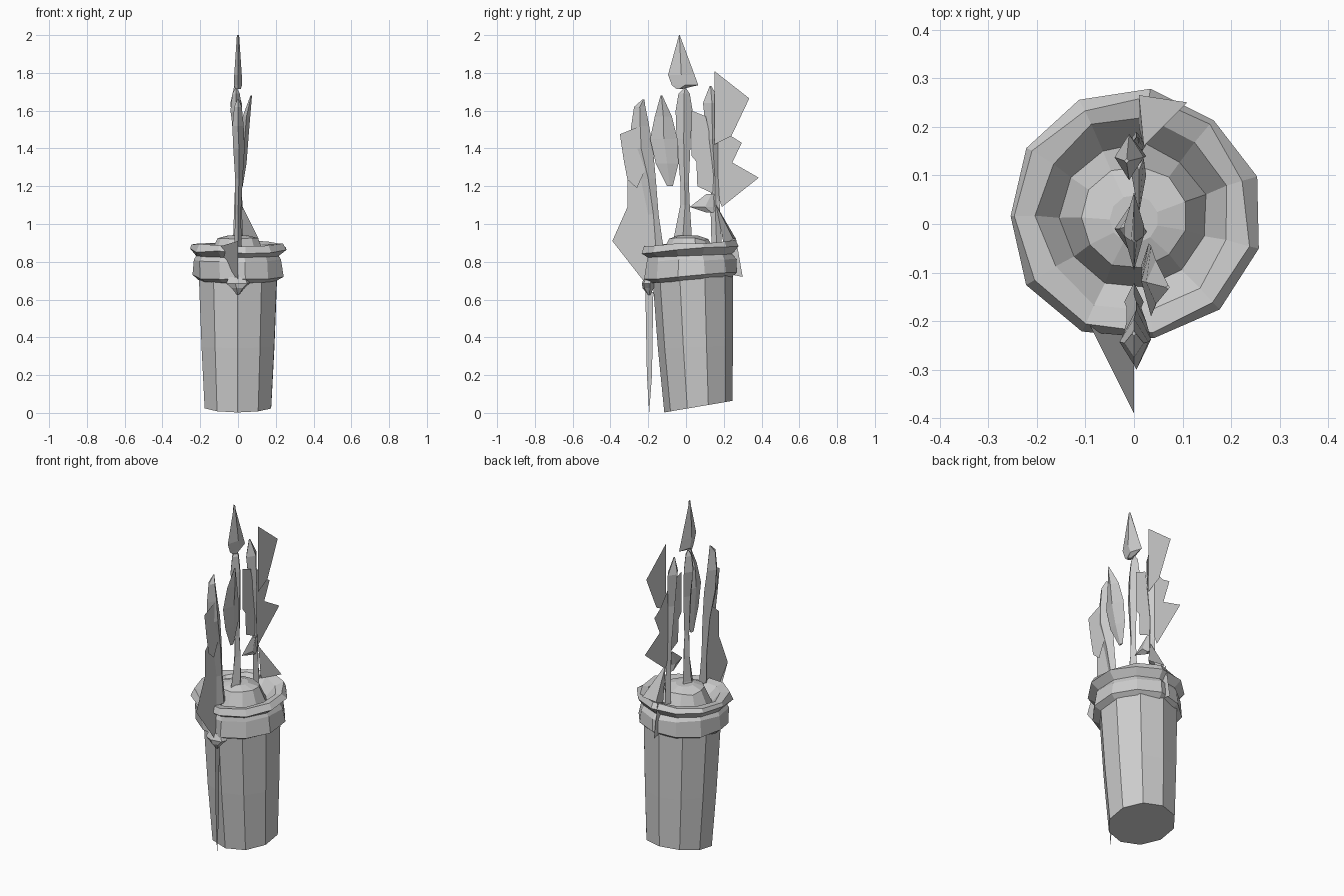
import bpy, math, random

random.seed(4)


def make(name, verts, faces):
    mesh = bpy.data.meshes.new(name)
    mesh.from_pydata(verts, [], faces)
    mesh.update()
    ob = bpy.data.objects.new(name, mesh)
    bpy.context.collection.objects.link(ob)
    return ob


def loft(name, rings):
    """Skin closed rings of equal size and cap both ends."""
    n = len(rings[0])
    verts = [v for r in rings for v in r]
    faces = [tuple(reversed(range(n)))]
    for k in range(len(rings) - 1):
        for i in range(n):
            a, b = k * n + i, k * n + (i + 1) % n
            faces.append((a, b, b + n, a + n))
    faces.append(tuple(range((len(rings) - 1) * n, len(rings) * n)))
    return make(name, verts, faces)


def ring(n, rx, ry, cy, z, tilt=0.0, jitter=0.0, phase=0.3):
    """Faceted ellipse around the pot axis, rising towards +y by tilt."""
    pts = []
    for i in range(n):
        a = 2 * math.pi * i / n + phase
        k = 1 + random.uniform(-jitter, jitter)
        y = ry * k * math.sin(a)
        pts.append((rx * k * math.cos(a), cy + y,
                    z + tilt * y + random.uniform(-jitter, jitter) * 0.2))
    return pts


def stalk(name, rows):
    """Diamond-section blade; rows are (z, y left, y right, x, half thickness)."""
    return loft(name, [[(x, y0, z), (x + t, (y0 + y1) / 2, z),
                        (x, y1, z), (x - t, (y0 + y1) / 2, z)]
                       for z, y0, y1, x, t in rows])


def sheet(name, outline, x=0.0):
    """Flat leaf in the y-z plane."""
    return make(name, [(x, y, z) for y, z in outline], [tuple(range(len(outline)))])


# Tapered pot body with slanted foot
loft("pot_body", [
    ring(10, 0.185, 0.18, 0.065, 0.033, 0.17),
    ring(10, 0.202, 0.199, 0.05, 0.35, 0.03),
    ring(10, 0.218, 0.215, 0.035, 0.75),
])

# Rim band, lip, inner wall and soil mound
j = 0.035
loft("pot_rim_and_soil", [
    ring(11, 0.205, 0.21, 0.025, 0.70, 0.06),
    ring(11, 0.243, 0.245, 0.025, 0.725, 0.06, j),
    ring(11, 0.24, 0.24, 0.025, 0.81, 0.04, j),
    ring(11, 0.222, 0.225, 0.02, 0.832, 0.04),
    ring(11, 0.258, 0.255, 0.02, 0.865, 0.06, j),
    ring(11, 0.24, 0.24, 0.02, 0.897, 0.05, j),
    ring(11, 0.2, 0.2, 0.02, 0.888, 0.05, j),
    ring(11, 0.15, 0.15, 0.015, 0.83, 0, j),
    ring(11, 0.11, 0.105, 0.015, 0.92, 0, j),
    ring(11, 0.05, 0.05, 0.01, 0.94),
])

# Drip under the rim and the thin sliver hanging from it
loft("rim_drip", [
    ring(6, 0.006, 0.006, -0.195, 0.625),
    ring(6, 0.035, 0.03, -0.2, 0.66),
    ring(6, 0.065, 0.035, -0.2, 0.685),
    ring(6, 0.05, 0.03, -0.19, 0.72),
])
sheet("hanging_sliver", [(-0.195, 0.0), (-0.18, 0.2), (-0.173, 0.64),
                         (-0.215, 0.64), (-0.207, 0.2)])

# Central stalk and the loose bud above it
stalk("centre_stalk", [
    (0.90, -0.07, 0.03, -0.005, 0.035), (0.95, -0.06, 0.03, 0, 0.025),
    (1.10, -0.03, 0.02, 0, 0.02), (1.22, -0.03, 0.015, 0, 0.015),
    (1.45, -0.05, 0.025, 0, 0.02), (1.60, -0.055, 0.035, -0.01, 0.03),
    (1.69, -0.04, 0.02, -0.01, 0.02), (1.72, -0.01, 0.0, -0.01, 0.005),
])
stalk("top_bud", [
    (1.715, -0.05, -0.02, 0, 0.015), (1.735, -0.075, 0.065, 0, 0.021),
    (1.79, -0.095, 0.045, 0, 0.02), (2.0, -0.037, -0.033, 0, 0.006),
])

# Front stalk with its broad leaf
stalk("front_stalk", [
    (0.88, -0.2, -0.12, 0, 0.02), (1.05, -0.2, -0.145, 0, 0.015),
    (1.24, -0.24, -0.16, 0.005, 0.02), (1.40, -0.30, -0.175, 0.005, 0.03),
    (1.52, -0.29, -0.195, 0, 0.03), (1.62, -0.275, -0.215, 0, 0.02),
    (1.66, -0.23, -0.22, 0, 0.004),
])
sheet("front_lower_leaf", [(-0.21, 0.68), (-0.39, 0.91), (-0.31, 1.09), (-0.31, 1.24),
                           (-0.24, 1.30), (-0.17, 1.20), (-0.15, 1.0), (-0.14, 0.90)])
sheet("front_upper_leaf", [(-0.26, 1.19), (-0.31, 1.235), (-0.33, 1.34),
                           (-0.35, 1.475), (-0.24, 1.52), (-0.21, 1.3)], 0.025)
make("front_leaf_fold", [(0, -0.39, 0.91), (-0.1, -0.19, 0.88), (0, -0.2, 0.68)],
     [(0, 1, 2)])

# Leaves filling the space on both sides of the central stalk
stalk("front_inner_leaf", [
    (1.20, -0.10, -0.07, 0.02, 0.005), (1.32, -0.16, -0.04, 0.03, 0.015),
    (1.45, -0.19, -0.045, 0.035, 0.02), (1.57, -0.165, -0.075, 0.045, 0.02),
    (1.68, -0.135, -0.125, 0.07, 0.004),
])
sheet("back_inner_leaf", [(0.03, 1.60), (0.105, 1.57), (0.15, 1.35), (0.145, 1.16),
                          (0.06, 1.20), (0.055, 1.33), (0.03, 1.36)], 0.01)
stalk("back_joint", [
    (1.06, 0.11, 0.16, 0.005, 0.015), (1.09, 0.02, 0.18, 0.01, 0.015),
    (1.16, 0.11, 0.16, 0.01, 0.01),
])

# Back stalk and its jagged leaf
stalk("back_stalk", [
    (0.88, 0.135, 0.19, 0.005, 0.02), (1.08, 0.13, 0.18, 0.005, 0.015),
    (1.25, 0.135, 0.17, 0, 0.015), (1.45, 0.11, 0.17, 0, 0.025),
    (1.64, 0.09, 0.185, -0.01, 0.03), (1.73, 0.125, 0.135, -0.015, 0.005),
])
sheet("back_upper_leaf", [(0.15, 1.81), (0.335, 1.665), (0.24, 1.465), (0.15, 1.42)], 0.025)
sheet("back_jagged_leaf", [(0.13, 1.6), (0.24, 1.465), (0.295, 1.43), (0.245, 1.325),
                           (0.385, 1.245), (0.19, 1.09), (0.15, 1.2)])
sheet("back_rim_leaf", [(0.2, 0.74), (0.30, 0.72), (0.265, 0.92), (0.2, 0.9)])
make("back_stalk_flare", [(0.02, 0.16, 1.1), (0.11, 0.25, 0.92), (0.01, 0.2, 0.89),
                          (0.01, 0.265, 0.92)], [(0, 1, 2), (0, 3, 1), (0, 2, 3)])
